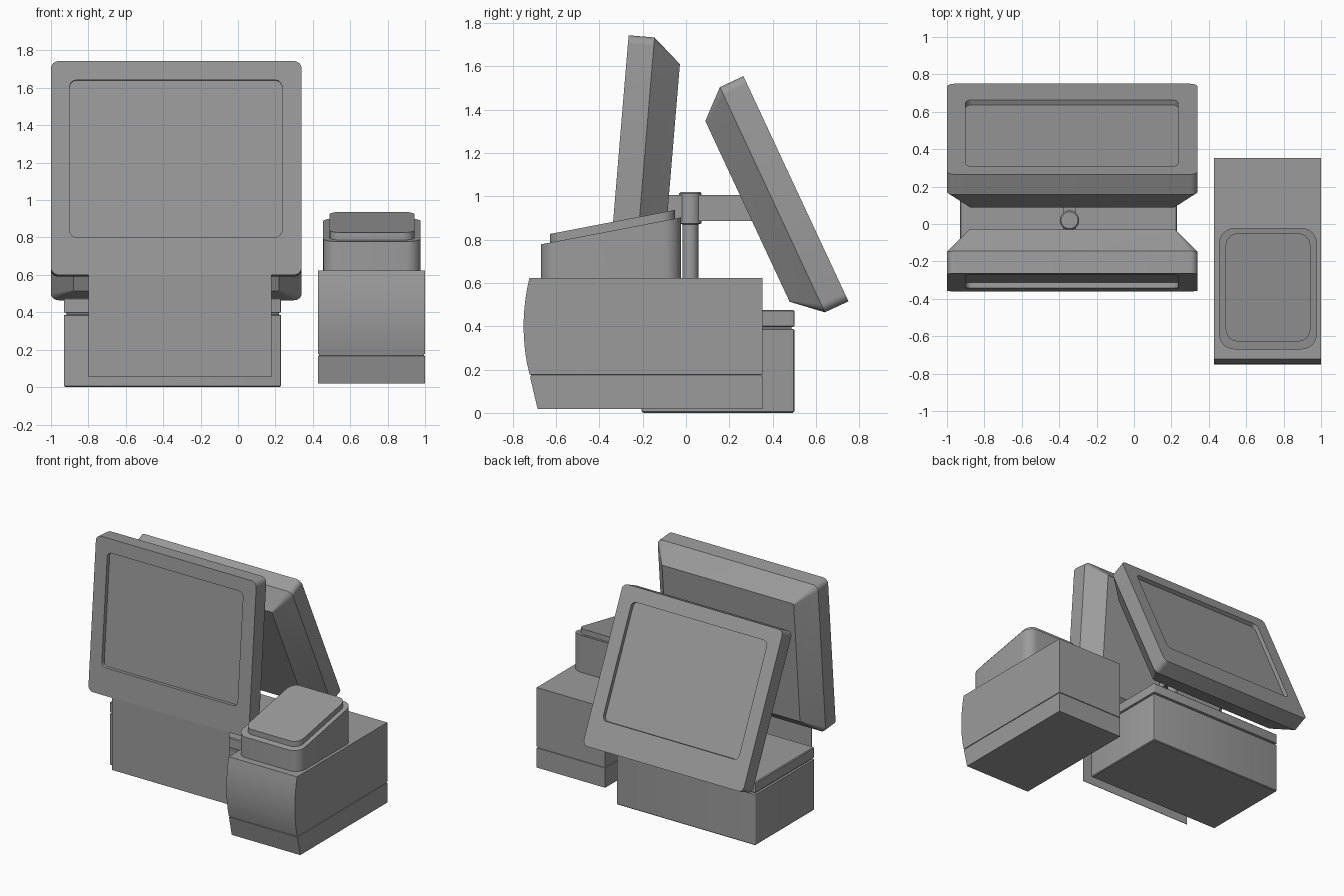
import bpy, bmesh
from math import sin, cos, pi, radians

if "Cube" in bpy.data.objects:
    bpy.data.objects.remove(bpy.data.objects["Cube"])

# Dark grey plastic for every part
plastic = bpy.data.materials.new("dark_grey_plastic")
plastic.diffuse_color = (0.33, 0.33, 0.33, 1)
plastic.use_nodes = True
plastic.node_tree.nodes["Principled BSDF"].inputs["Base Color"].default_value = plastic.diffuse_color


def ring(x0, x1, y0, y1, r=0.0, n=6):
    """Rectangle outline, with rounded corners when r > 0."""
    if r == 0:
        return [(x0, y0), (x1, y0), (x1, y1), (x0, y1)]
    pts = []
    corners = [(x0 + r, y0 + r), (x1 - r, y0 + r), (x1 - r, y1 - r), (x0 + r, y1 - r)]
    for k, (cx, cy) in enumerate(corners):
        for i in range(n + 1):
            a = pi + k * pi / 2 + i / n * pi / 2
            pts.append((cx + r * cos(a), cy + r * sin(a)))
    return pts


def loft(name, rings):
    """Skin a list of equal-length 3D rings and cap both ends."""
    bm = bmesh.new()
    rows = [[bm.verts.new(p) for p in r] for r in rings]
    n = len(rows[0])
    for a, b in zip(rows, rows[1:]):
        for i in range(n):
            j = (i + 1) % n
            bm.faces.new((a[i], a[j], b[j], b[i]))
    bm.faces.new(rows[0])
    bm.faces.new(rows[-1])
    bmesh.ops.recalc_face_normals(bm, faces=bm.faces)
    me = bpy.data.meshes.new(name)
    bm.to_mesh(me)
    bm.free()
    me.materials.append(plastic)
    ob = bpy.data.objects.new(name, me)
    bpy.context.collection.objects.link(ob)
    bpy.ops.object.select_all(action='DESELECT')
    ob.select_set(True)
    bpy.context.view_layer.objects.active = ob
    bpy.ops.object.shade_smooth_by_angle(angle=radians(30))
    return ob


def at_z(outline, z):
    """Lift an outline to a constant height or to a height function of y."""
    return [(x, y, z(y) if callable(z) else z) for x, y in outline]


def box(name, x0, x1, y0, y1, z0, z1):
    return loft(name, [at_z(ring(x0, x1, y0, y1), z) for z in (z0, z1)])


def monitor(name, y0, z0, tilt, s):
    """Tilted screen housing; y0, z0 is the lower front edge, s the facing sign."""
    L, R, H = -1.0, 0.34, 1.147
    screen = ring(L + .10, R - .105, .203, H - .102, .035)
    sections = [(screen, .03), (screen, 0),
                (ring(L, R, 0, H, .04), 0),
                (ring(L, R, 0, H, .04), .12),
                (ring(L + .12, R - .12, .113, H - .113, .008), .247)]
    t = radians(tilt)
    return loft(name, [[(x, y0 + s * (v * sin(t) + d * cos(t)),
                         z0 + v * cos(t) - d * sin(t)) for x, v in o]
                       for o, d in sections])


# Two screens, back to back
monitor("front_monitor", -0.36, 0.60, 4.75, 1)
monitor("rear_monitor", 0.75, 0.515, 25, -1)

# Thin panel hanging below the front screen
box("front_panel", -0.80, 0.18, -0.359, -0.356, 0.055, 0.602)

# Base with a groove under its lid
base = [(0, .006), (.006, 0), (.384, 0), (.388, .012), (.396, .012),
        (.40, 0), (.47, 0), (.476, .006)]
loft("base", [at_z(ring(-.93 + i, .23 - i, -.205 + i, .5 - i, .006, 3), z)
              for z, i in base])

# Pole with collar, and the arm carrying the screens
cx, cy = -0.345, 0.02
pole = [(.47, .037), (.87, .037), (.875, .052), (1.012, .052), (1.02, .045)]
loft("pole", [[(cx + r * cos(k * pi / 12), cy + r * sin(k * pi / 12), z)
               for k in range(24)] for z, r in pole])
box("arm", cx - .035, cx + .035, -0.10, 0.36, 0.887, 1.005)

# Printer body: bulging front above a grooved foot
body = [(.018, -.685, 0), (.167, -.72, 0), (.168, -.72, .005),
        (.176, -.722, .005), (.177, -.722, 0)]
for k in range(1, 9):
    z = .177 + k * .446 / 8
    body.append((z, -.75 + .027 * ((z - .40) / .223) ** 2, 0))
loft("printer_body", [at_z(ring(.428 + i, 1.0 - i, y + i, .354 - i), z)
                      for z, y, i in body])

# Sloped printer head and its raised lid
slope = lambda y: .778 + (y + .67) * .192
head = ring(.455, .977, -.67, -.022, .08)
loft("printer_head", [at_z(head, .62), at_z(head, slope)])
lid = ring(.49, .943, -.628, -.05, .065)
loft("printer_lid", [at_z(lid, lambda y: slope(y) - .01),
                     at_z(lid, lambda y: slope(y) + .04)])
